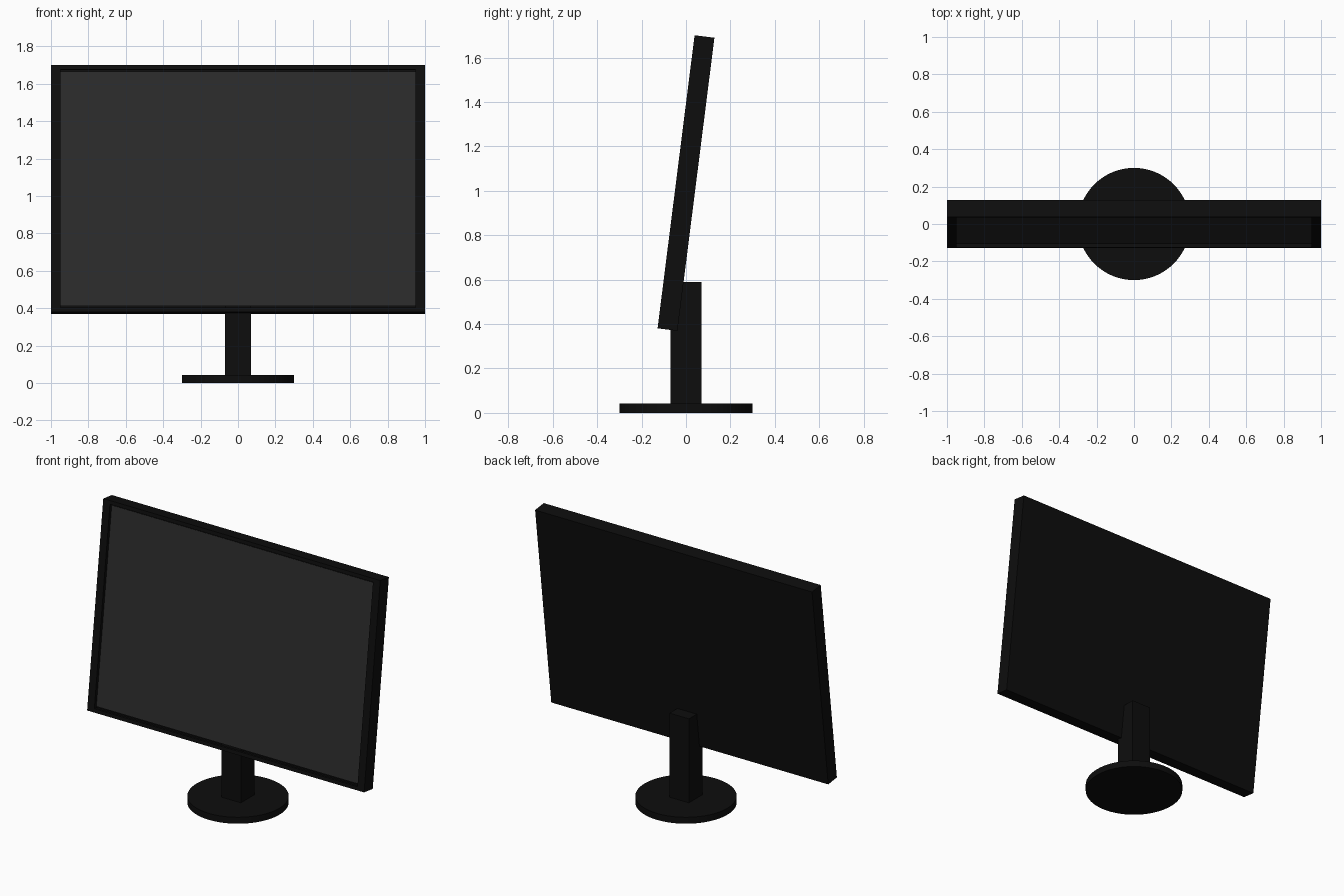
import bpy, bmesh
from math import radians
from mathutils import Matrix, Vector

if "Cube" in bpy.data.objects:
    bpy.data.objects.remove(bpy.data.objects["Cube"])

W, H, T = 2.0, 1.33, 0.09              # monitor housing
BX, BZ, RECESS = 0.05, 0.033, 0.02     # bezel widths and screen depth
TILT = Matrix.Translation((0, 0, 1.035)) @ Matrix.Rotation(radians(-7.2), 4, 'X')


def material(name, v):
    m = bpy.data.materials.new(name)
    m.diffuse_color = (v, v, v, 1)
    m.use_nodes = True
    m.node_tree.nodes["Principled BSDF"].inputs["Base Color"].default_value = m.diffuse_color
    return m


def add_object(name, bm, mat):
    bmesh.ops.recalc_face_normals(bm, faces=bm.faces)
    me = bpy.data.meshes.new(name)
    bm.to_mesh(me)
    bm.free()
    me.materials.append(mat)
    ob = bpy.data.objects.new(name, me)
    bpy.context.collection.objects.link(ob)
    return ob


def box(size, centre):
    bm = bmesh.new()
    bmesh.ops.create_cube(bm, size=1, matrix=Matrix.Translation(centre) @ Matrix.Diagonal((*size, 1)))
    return bm


black = material("black_plastic", 0.004)
glass = material("dark_screen", 0.024)

# Housing: inset the front face for the bezel, push it in, open it for the screen
bm = box((W, T, H), (0, 0, 0))
front = min(bm.faces, key=lambda f: f.calc_center_median().y)
bmesh.ops.inset_individual(bm, faces=[front], thickness=BZ)
for v in front.verts:
    v.co.x = (W / 2 - BX) * (1 if v.co.x > 0 else -1)
floor = bmesh.ops.extrude_discrete_faces(bm, faces=[front])['faces'][0]
bmesh.ops.translate(bm, verts=floor.verts, vec=Vector((0, RECESS, 0)))
bmesh.ops.delete(bm, geom=[floor], context='FACES_ONLY')
bm.transform(TILT)
add_object("housing", bm, black)

# Screen: a flat sheet at the bottom of the recess, facing the front
bm = bmesh.new()
x, y, z = W / 2 - BX, -T / 2 + RECESS, H / 2 - BZ
bm.faces.new([bm.verts.new(p) for p in ((-x, y, -z), (x, y, -z), (x, y, z), (-x, y, z))])
bm.transform(TILT)
bm.normal_update()
screen = add_object("screen", bm, glass)
if screen.data.polygons[0].normal.y > 0:
    screen.data.flip_normals()

# Square post running up behind the housing
add_object("post", box((0.14, 0.14, 0.56), (0, 0, 0.31)), black)

# Round base
bpy.ops.mesh.primitive_cylinder_add(vertices=64, radius=0.3, depth=0.042, location=(0, 0, 0.021))
base = bpy.context.object
base.name = "base"
base.data.materials.append(black)
bpy.ops.object.shade_smooth_by_angle(angle=radians(30))
